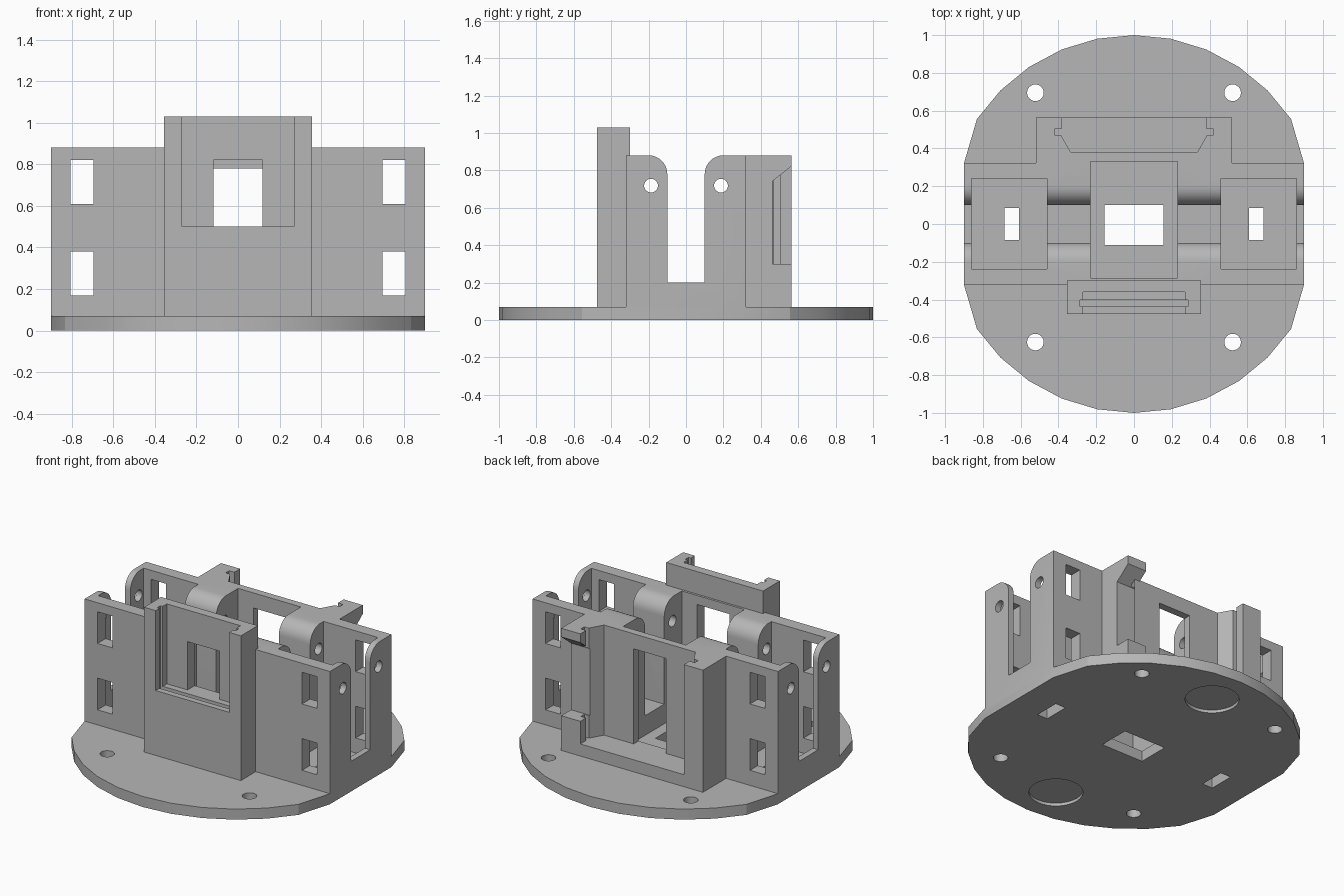
import bpy, bmesh, math

cube = bpy.data.objects.get("Cube")
if cube:
    bpy.data.objects.remove(cube, do_unlink=True)

grey = bpy.data.materials.new("plain grey")
grey.use_nodes = True
grey.diffuse_color = (0.47, 0.47, 0.47, 1)
grey.node_tree.nodes["Principled BSDF"].inputs["Base Color"].default_value = (0.47, 0.47, 0.47, 1)


def prism(name, pts, lo, hi, axis="z"):
    """Extrude a 2D outline from lo to hi along z (xy outline) or x (yz outline)."""
    place = (lambda p, t: (p[0], p[1], t)) if axis == "z" else (lambda p, t: (t, p[0], p[1]))
    bm = bmesh.new()
    face = bm.faces.new([bm.verts.new(place(p, lo)) for p in pts])
    top = bmesh.ops.extrude_face_region(bm, geom=[face])["geom"]
    for v in (g for g in top if isinstance(g, bmesh.types.BMVert)):
        v.co["xyz".index(axis)] = hi
    bmesh.ops.recalc_face_normals(bm, faces=bm.faces)
    mesh = bpy.data.meshes.new(name)
    bm.to_mesh(mesh)
    bm.free()
    mesh.materials.append(grey)
    obj = bpy.data.objects.new(name, mesh)
    bpy.context.scene.collection.objects.link(obj)
    return obj


def box(name, x0, x1, y0, y1, z0, z1):
    return prism(name, [(x0, y0), (x1, y0), (x1, y1), (x0, y1)], z0, z1)


def circle(a, b, r, n=24):
    return [(a + r * math.cos(2 * math.pi * i / n), b + r * math.sin(2 * math.pi * i / n))
            for i in range(n)]


def combine(target, tool, operation):
    mod = target.modifiers.new("bool", "BOOLEAN")
    mod.operation = operation
    mod.solver = "EXACT"
    mod.object = tool
    bpy.context.view_layer.objects.active = target
    bpy.ops.object.modifier_apply(modifier=mod.name)
    bpy.data.objects.remove(tool, do_unlink=True)


# Base plate: faceted disc with flat sides
FLOOR, TOP, SIDE, HALF = 0.07, 0.88, 0.9, 0.322
arc = [(math.sin(math.pi * i / 16), math.cos(math.pi * i / 16)) for i in range(-5, 6)]
outline = [(-SIDE, HALF)] + arc + [(SIDE, HALF), (SIDE, -HALF)]
outline += [(x, -y) for x, y in reversed(arc)] + [(-SIDE, -HALF)]
frame = prism("mounting_frame", outline, 0, FLOOR)

# Main block with rear boss, and the taller front slab
body = [(-SIDE, -HALF), (SIDE, -HALF), (SIDE, HALF), (0.52, HALF),
        (0.52, 0.565), (-0.52, 0.565), (-0.52, HALF), (-SIDE, HALF)]
combine(frame, prism("body", body, 0.03, TOP), "UNION")
combine(frame, box("front_slab", -0.355, 0.355, -0.477, -0.3, 0.03, 1.03), "UNION")

cuts = []

# Long channel with rounded upper lips
lip = [(0.2 - 0.1 * math.cos(a), 0.78 + 0.1 * math.sin(a))
       for a in (math.pi / 2 * i / 8 for i in range(9))]
half = [(0.1, 0.2)] + lip + [(0.2, 1.0)]
cuts.append(prism("channel", half + [(-y, z) for y, z in reversed(half)], -1, 1, "x"))

# Centre pocket and its floor hole
cuts.append(box("centre_pocket", -0.23, 0.23, -0.285, 0.33, FLOOR, 1.0))
cuts.append(box("centre_hole", -0.155, 0.155, -0.11, 0.1, -0.1, 0.15))

# Side pockets, floor slots, wall windows and plate holes
for s in (-1, 1):
    cuts.append(box("side_pocket", *sorted((s * 0.46, s * 0.86)), -0.237, 0.24, FLOOR, 1.0))
    cuts.append(box("floor_slot", *sorted((s * 0.61, s * 0.685)), -0.085, 0.085, -0.1, 0.15))
    for z in (0.17, 0.61):
        cuts.append(box("wall_window", *sorted((s * 0.695, s * 0.805)), -0.6, 0.6, z, z + 0.21))
    for y in (-0.625, 0.695):
        cuts.append(prism("screw_hole", circle(s * 0.522, y, 0.044), -0.1, 0.2))
    # Shallow round recess underneath
    cuts.append(prism("round_recess", circle(0, s * 0.73, 0.163, 32), -0.1, 0.02))
    # Axle hole through lugs and end plates
    cuts.append(prism("axle_hole", circle(s * 0.187, 0.718, 0.037), -1, 1, "x"))

# Front holder: open recess, groove and window
cuts.append(box("front_recess", -0.27, 0.27, -0.6, -0.36, 0.5, 1.2))
cuts.append(box("front_groove", -0.287, 0.287, -0.437, -0.403, 0.48, 1.2))
cuts.append(box("front_window", -0.118, 0.118, -0.4, -0.25, 0.5, 0.82))

# Rear holder: flared recess with grooves, window and side notch
flare = [(0.335, 0.38), (0.385, 0.468), (0.418, 0.468), (0.418, 0.505), (0.38, 0.505), (0.38, 0.7)]
cuts.append(prism("rear_recess", flare + [(-x, y) for x, y in reversed(flare)], 0.15, 1.0))
cuts.append(box("rear_window", -0.118, 0.118, 0.3, 0.42, 0.15, 0.78))
notch = [(0.462, 0.3), (0.6, 0.3), (0.6, 0.85), (0.462, 0.742)]
cuts.append(prism("side_notch", notch, 0.36, 0.6, "x"))

for cut in cuts:
    combine(frame, cut, "DIFFERENCE")

# Smooth the rounded lips and holes, keep facets and edges sharp
bpy.ops.object.select_all(action="DESELECT")
frame.select_set(True)
bpy.context.view_layer.objects.active = frame
bpy.ops.object.shade_smooth_by_angle(angle=math.radians(20))
